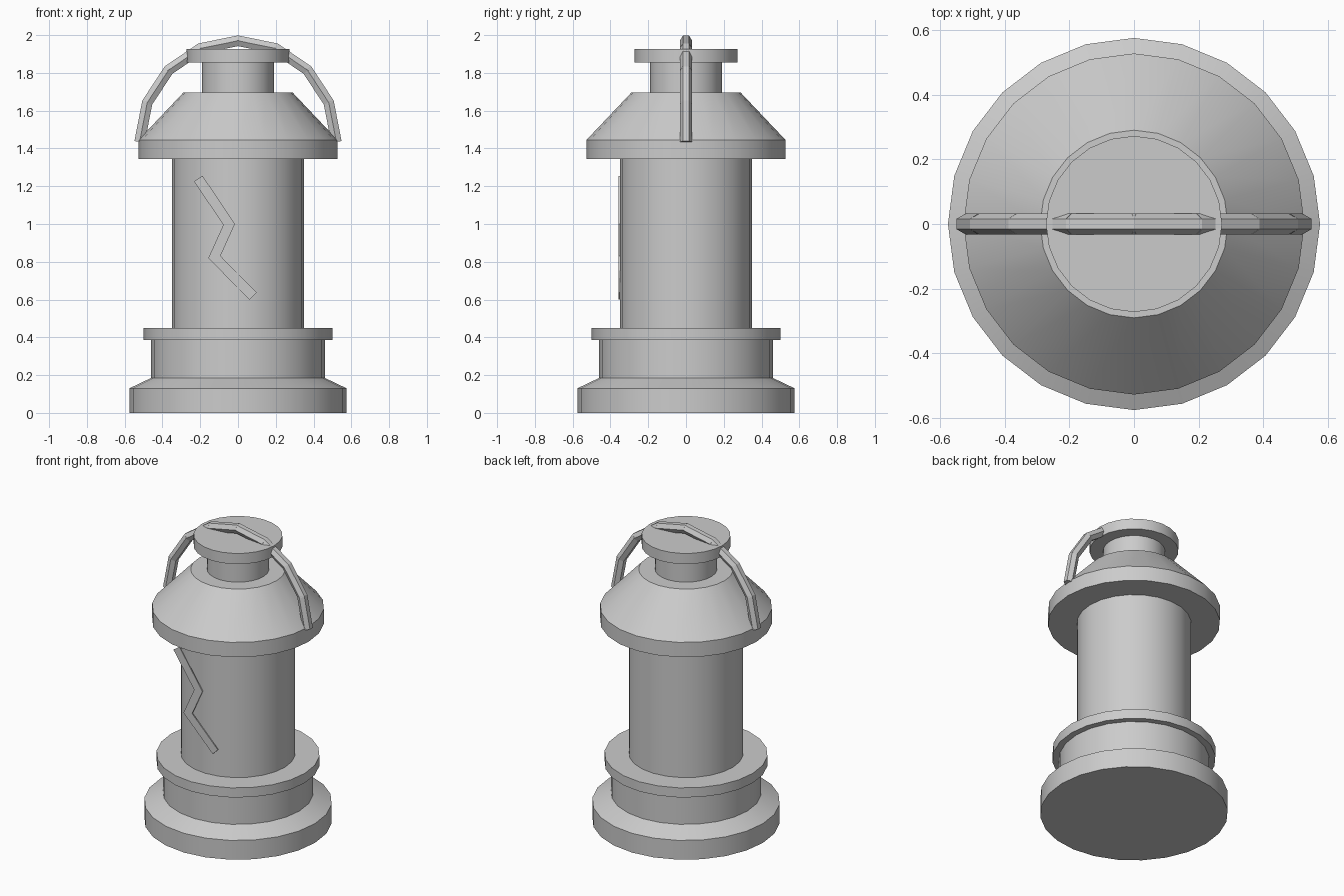
import bpy, bmesh, math
from mathutils import Vector

if "Cube" in bpy.data.objects:
    bpy.data.objects.remove(bpy.data.objects["Cube"])

grey = bpy.data.materials.new("plain_grey")
grey.diffuse_color = (0.6, 0.6, 0.6, 1)
grey.use_nodes = True
grey.node_tree.nodes["Principled BSDF"].inputs["Base Color"].default_value = grey.diffuse_color
SIDES = 24


def finish(name, bm, smooth=False):
    bmesh.ops.recalc_face_normals(bm, faces=bm.faces[:])
    mesh = bpy.data.meshes.new(name)
    bm.to_mesh(mesh)
    bm.free()
    mesh.materials.append(grey)
    ob = bpy.data.objects.new(name, mesh)
    bpy.context.collection.objects.link(ob)
    if smooth:
        bpy.ops.object.select_all(action='DESELECT')
        ob.select_set(True)
        bpy.context.view_layer.objects.active = ob
        bpy.ops.object.shade_smooth_by_angle(angle=math.radians(25))
    return ob


def lathe(name, profile):
    """Closed solid turned from (radius, height) pairs, bottom to top."""
    bm = bmesh.new()
    rings = []
    for r, z in profile:
        rings.append([bm.verts.new((r * math.cos(math.tau * i / SIDES),
                                    r * math.sin(math.tau * i / SIDES), z))
                      for i in range(SIDES)])
    for a, b in zip(rings, rings[1:]):
        for i in range(SIDES):
            j = (i + 1) % SIDES
            bm.faces.new((a[i], a[j], b[j], b[i]))
    bm.faces.new(rings[0])
    bm.faces.new(rings[-1])
    return finish(name, bm, smooth=True)


# Turned lantern body
lathe("base", [(0.575, 0), (0.575, 0.13), (0.46, 0.185), (0.46, 0.39)])
lathe("base_flange", [(0.5, 0.385), (0.5, 0.45)])
lathe("glass_cylinder", [(0.35, 0.45), (0.35, 1.345)])
lathe("roof", [(0.527, 1.345), (0.527, 1.445), (0.29, 1.695)])
lathe("neck", [(0.19, 1.69), (0.19, 1.86)])
lathe("top_disc", [(0.272, 1.855), (0.272, 1.927)])

# Carrying handle: eight short hexagonal rods on a half ellipse
arc = [Vector((0.52 * math.cos(math.pi * i / 8), 0,
               1.44 + 0.53 * math.sin(math.pi * i / 8))) for i in range(9)]
bm = bmesh.new()
for a, b in zip(arc, arc[1:]):
    along = (b - a).normalized()
    out = along.cross(Vector((0, 1, 0)))
    ends = []
    for p in (a - along * 0.006, b + along * 0.006):
        ends.append([bm.verts.new(p + out * 0.032 * math.sin(k * math.pi / 3)
                     + Vector((0, 0.032 * math.cos(k * math.pi / 3), 0)))
                     for k in range(6)])
    for k in range(6):
        m = (k + 1) % 6
        bm.faces.new((ends[0][k], ends[0][m], ends[1][m], ends[1][k]))
    bm.faces.new(ends[0])
    bm.faces.new(ends[1])
finish("handle", bm)

# Zigzag crack: thin flat strip in front of the glass
path = [(-0.21, 1.24), (-0.047, 0.998), (-0.125, 0.825), (0.08, 0.618)]
pts = [Vector(p) for p in path]
left, right = [], []
for i, p in enumerate(pts):
    dirs = [(q - r).normalized() for r, q in zip(pts, pts[1:])][max(i - 1, 0):i + 1]
    norms = [Vector((-d.y, d.x)) for d in dirs]
    n = sum(norms, Vector((0, 0))).normalized()
    w = n * (0.027 / n.dot(norms[0]))
    left.append(p + w)
    right.append(p - w)
bm = bmesh.new()
outline = left + right[::-1]
front = [bm.verts.new((p.x, -0.357, p.y)) for p in outline]
back = [bm.verts.new((p.x, -0.350, p.y)) for p in outline]
n = len(outline)
for i in range(n):
    j = (i + 1) % n
    bm.faces.new((front[i], front[j], back[j], back[i]))
for side in (front, back):
    for i in range(len(pts) - 1):
        bm.faces.new((side[i], side[i + 1], side[n - 2 - i], side[n - 1 - i]))
finish("glass_crack", bm)
